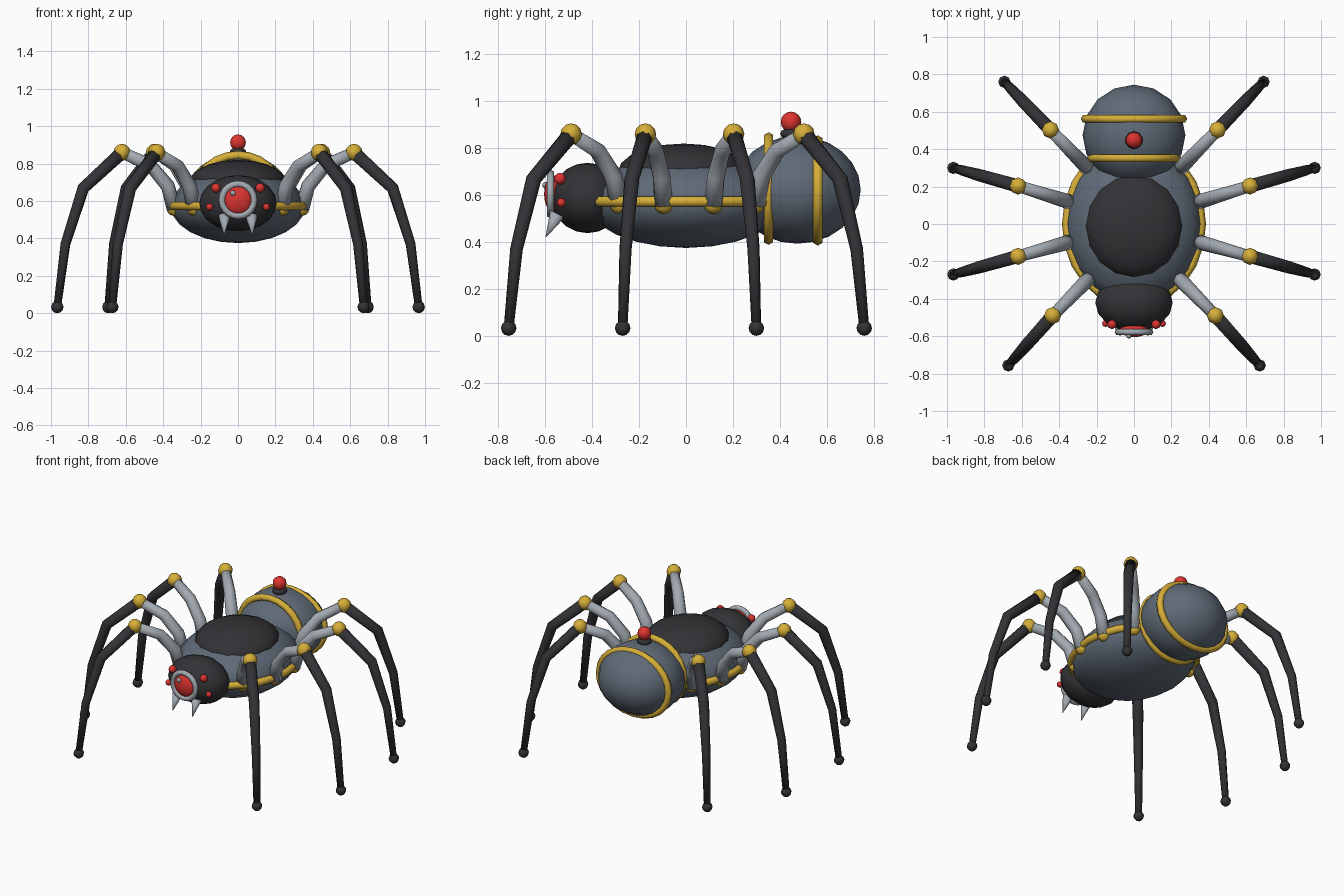
import bpy, bmesh, math
from mathutils import Vector, Matrix

if "Cube" in bpy.data.objects:
    bpy.data.objects.remove(bpy.data.objects["Cube"])


def material(name, rgb):
    m = bpy.data.materials.new(name)
    m.diffuse_color = (*rgb, 1)
    m.use_nodes = True
    m.node_tree.nodes["Principled BSDF"].inputs["Base Color"].default_value = m.diffuse_color
    return m


DARK = material("charcoal", (0.033, 0.033, 0.038))
STEEL = material("blue grey", (0.115, 0.145, 0.185))
SILVER = material("silver", (0.36, 0.40, 0.44))
GOLD = material("gold", (0.68, 0.43, 0.04))
RED = material("red", (0.72, 0.035, 0.03))


def finish(name, bm, mat):
    bmesh.ops.recalc_face_normals(bm, faces=bm.faces[:])
    me = bpy.data.meshes.new(name)
    bm.to_mesh(me)
    bm.free()
    me.materials.append(mat)
    for p in me.polygons:
        p.use_smooth = True
    ob = bpy.data.objects.new(name, me)
    bpy.context.collection.objects.link(ob)
    return ob


def ball(name, pos, radii, mat, seg=16, rings=10):
    if not isinstance(radii, tuple):
        radii = (radii,) * 3
    bm = bmesh.new()
    bmesh.ops.create_uvsphere(bm, u_segments=seg, v_segments=rings, radius=1,
                              matrix=Matrix.Translation(pos) @ Matrix.Diagonal((*radii, 1)))
    return finish(name, bm, mat)


def hoop(name, pos, ra, rb, minor, mat, upright=False, n=24, k=6):
    """Elliptical ring, flat in xy or upright in xz."""
    bm = bmesh.new()
    loops = []
    for i in range(n):
        a = 2 * math.pi * i / n
        loop = []
        for j in range(k):
            b = 2 * math.pi * j / k
            r = minor * math.cos(b)
            u, v, w = (ra + r) * math.cos(a), (rb + r) * math.sin(a), minor * math.sin(b)
            off = Vector((u, w, v)) if upright else Vector((u, v, w))
            loop.append(bm.verts.new(Vector(pos) + off))
        loops.append(loop)
    for i in range(n):
        p, q = loops[i], loops[(i + 1) % n]
        for j in range(k):
            bm.faces.new((p[j], p[(j + 1) % k], q[(j + 1) % k], q[j]))
    return finish(name, bm, mat)


def tube(name, pts, radii, mat, k=8):
    """Tapered tube along a path lying in a vertical plane."""
    bm = bmesh.new()
    pts = [Vector(p) for p in pts]
    flat = pts[-1] - pts[0]
    side = Vector((-flat.y, flat.x, 0)).normalized()
    loops = []
    for i, p in enumerate(pts):
        tan = (pts[min(i + 1, len(pts) - 1)] - pts[max(i - 1, 0)]).normalized()
        up = tan.cross(side)
        loops.append([bm.verts.new(p + radii[i] * (side * math.cos(2 * math.pi * j / k)
                                                   + up * math.sin(2 * math.pi * j / k)))
                      for j in range(k)])
    for p, q in zip(loops, loops[1:]):
        for j in range(k):
            bm.faces.new((p[j], p[(j + 1) % k], q[(j + 1) % k], q[j]))
    bm.faces.new(loops[0])
    bm.faces.new(loops[-1])
    return finish(name, bm, mat)


# Body with dark back plate and gold waist ring
ball("body", (0, 0, 0.573), (0.36, 0.425, 0.198), STEEL, 20, 12)
ball("back_plate", (0, -0.01, 0.70), (0.26, 0.28, 0.12), DARK)
hoop("waist_ring", (0, 0, 0.573), 0.36, 0.425, 0.025, GOLD)

# Abdomen with two gold bands and a red beacon
ball("abdomen", (0, 0.475, 0.623), (0.275, 0.27, 0.23), STEEL, 16, 12)
hoop("front_band", (0, 0.352, 0.628), 0.23, 0.217, 0.023, GOLD, True)
hoop("rear_band", (0, 0.562, 0.62), 0.262, 0.212, 0.023, GOLD, True)
ball("beacon_base", (0, 0.448, 0.862), (0.047, 0.047, 0.025), DARK, 10, 6)
ball("beacon", (0, 0.448, 0.912), 0.044, RED, 10, 8)

# Head and main eye
ball("head", (0, -0.42, 0.588), (0.207, 0.155, 0.15), DARK)
hoop("eye_rim", (0, -0.578, 0.605), 0.086, 0.086, 0.018, SILVER, True, 20)
ball("eye_lens", (0, -0.565, 0.605), (0.08, 0.04, 0.08), RED)
ball("eye_glint", (-0.027, -0.598, 0.642), 0.015, SILVER, 8, 6)

# Legs: plan positions of hip, knee and foot
LEGS = {
    "front": ((0.235, -0.285), (0.435, -0.49), (0.672, -0.756)),
    "mid_front": ((0.342, -0.095), (0.62, -0.173), (0.966, -0.27)),
    "mid_rear": ((0.342, 0.117), (0.62, 0.203), (0.966, 0.30)),
    "rear": ((0.245, 0.295), (0.447, 0.503), (0.693, 0.76)),
}
UPPER = ((0, 0.56), (0.12, 0.68), (0.45, 0.79), (1, 0.86))
LOWER = ((0, 0.86), (0.60, 0.668), (0.875, 0.37), (1, 0.035))


def arc(a, b, shape, s):
    return [(s * (a[0] + (b[0] - a[0]) * t), a[1] + (b[1] - a[1]) * t, z) for t, z in shape]


for s, tag in ((-1, "left"), (1, "right")):
    # Side eyes and fangs
    ball(f"upper_eye_{tag}", (s * 0.118, -0.537, 0.67), 0.025, RED, 8, 6)
    ball(f"lower_eye_{tag}", (s * 0.152, -0.532, 0.568), 0.019, RED, 8, 6)
    tube(f"fang_{tag}", [(s * 0.072, -0.548, 0.52), (s * 0.075, -0.597, 0.422)],
         (0.034, 0.002), SILVER)
    for leg, (hip, knee, foot) in LEGS.items():
        name = f"{leg}_leg_{tag}"
        ball(name + "_hip", (s * hip[0], hip[1], 0.56), 0.04, GOLD, 8, 6)
        tube(name + "_upper", arc(hip, knee, UPPER, s), (0.041, 0.039, 0.036, 0.031), SILVER)
        ball(name + "_knee", (s * knee[0], knee[1], 0.86), 0.046, GOLD, 8, 6)
        tube(name + "_lower", arc(knee, foot, LOWER, s), (0.036, 0.033, 0.027, 0.021), DARK)
        ball(name + "_foot", (s * foot[0], foot[1], 0.033), 0.033, DARK, 8, 6)
